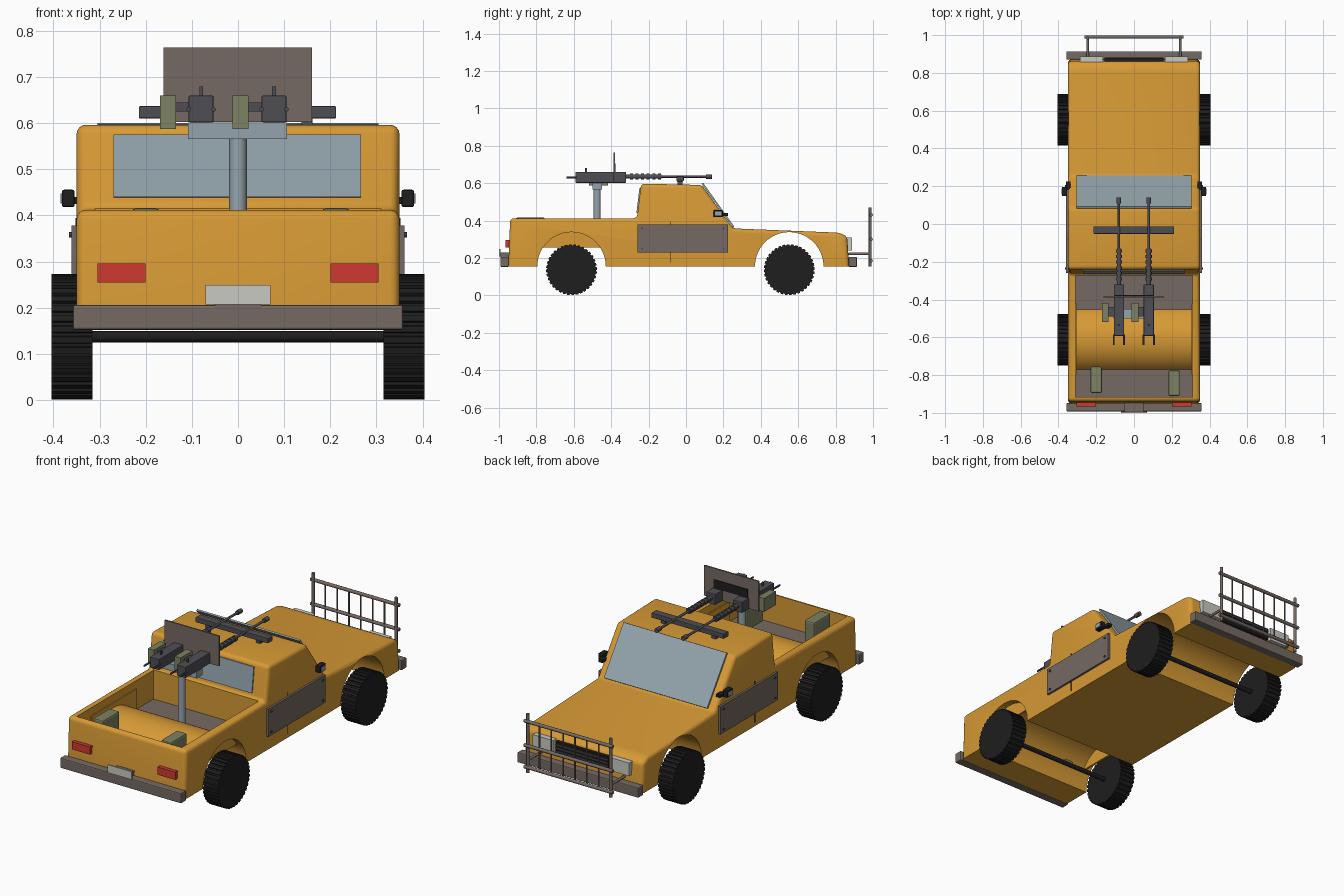
import bpy, bmesh, math
from mathutils import Vector, Matrix

if "Cube" in bpy.data.objects:
    bpy.data.objects.remove(bpy.data.objects["Cube"])


def mat(name, hexa):
    m = bpy.data.materials.new(name)
    c = [int(hexa[i:i + 2], 16) / 255 for i in (0, 2, 4)]
    m.diffuse_color = [((v + 0.055) / 1.055) ** 2.4 if v > 0.04 else v / 12.92 for v in c] + [1]
    m.use_nodes = True
    m.node_tree.nodes["Principled BSDF"].inputs["Base Color"].default_value = m.diffuse_color
    return m


ORANGE = mat("orange paint", "D79A35")
BROWN = mat("brown steel", "766A63")
GLASS = mat("blue grey glass", "94A4AC")
METAL = mat("gun metal", "4E4E54")
BLACK = mat("black rubber", "1E1E1E")
GREEN = mat("olive green", "7D8263")
RED = mat("red lamp", "CD3A30")
PALE = mat("pale lamp", "CACAC3")


def finish(name, bm, m, smooth=False):
    bmesh.ops.recalc_face_normals(bm, faces=bm.faces)
    me = bpy.data.meshes.new(name)
    bm.to_mesh(me)
    bm.free()
    ob = bpy.data.objects.new(name, me)
    bpy.context.collection.objects.link(ob)
    me.materials.append(m)
    if smooth:
        smooth_by_angle(ob)
    return ob


def smooth_by_angle(ob):
    bpy.ops.object.select_all(action='DESELECT')
    ob.select_set(True)
    bpy.context.view_layer.objects.active = ob
    bpy.ops.object.shade_smooth_by_angle(angle=math.radians(35))


def box(name, m, x, y, z, bevel=0):
    """Box from (min, max) ranges."""
    bm = bmesh.new()
    bmesh.ops.create_cube(bm, size=1)
    for v in bm.verts:
        v.co = [r[0] + (c + 0.5) * (r[1] - r[0]) for c, r in zip(v.co, (x, y, z))]
    if bevel:
        bmesh.ops.bevel(bm, geom=bm.edges[:], offset=bevel, segments=2, profile=0.5, affect='EDGES')
    return finish(name, bm, m)


def rod(name, m, a, b, r, sides=12):
    a, b = Vector(a), Vector(b)
    bm = bmesh.new()
    rot = (b - a).to_track_quat('Z', 'Y').to_matrix().to_4x4()
    bmesh.ops.create_cone(bm, cap_ends=True, segments=sides, radius1=r, radius2=r,
                          depth=(b - a).length, matrix=Matrix.Translation((a + b) / 2) @ rot)
    return finish(name, bm, m, True)


def extrude(name, m, pts, x0, x1, bevel_above=None):
    """Side profile of (y, z) points extruded along x."""
    bm = bmesh.new()
    f = bm.faces.new([bm.verts.new((x0, y, z)) for y, z in pts])
    new = bmesh.ops.extrude_face_region(bm, geom=[f])["geom"]
    bmesh.ops.translate(bm, vec=(x1 - x0, 0, 0), verts=[g for g in new if isinstance(g, bmesh.types.BMVert)])
    bmesh.ops.recalc_face_normals(bm, faces=bm.faces)
    if bevel_above:
        edges = [e for e in bm.edges if max(v.co.z for v in e.verts) > bevel_above]
        bmesh.ops.bevel(bm, geom=edges, offset=0.02, segments=4, profile=0.5, affect='EDGES')
    return finish(name, bm, m)


def cut(ob, cutter):
    cutter.hide_render = True
    mod = ob.modifiers.new("cut", 'BOOLEAN')
    mod.operation, mod.solver, mod.object = 'DIFFERENCE', 'EXACT', cutter
    bpy.context.view_layer.objects.active = ob
    bpy.ops.object.modifier_apply(modifier=mod.name)
    bpy.data.objects.remove(cutter)


REAR, FRONT, FLOOR, SILL = -0.612, 0.552, 0.255, 0.155


def arc(cy, r, zmin, n=28):
    a0 = math.asin((zmin - SILL) / r)
    return [(cy - r * math.cos(t), SILL + r * math.sin(t))
            for t in (a0 + (math.pi - 2 * a0) * i / n for i in range(n + 1))]


# Body: one side profile, then wheel tunnels and the open bed
body = extrude("body", ORANGE, [
    (-0.95, SILL), (-0.94, 0.412), (-0.262, 0.412), (-0.24, 0.597), (0.085, 0.59),
    (0.25, 0.358), (0.82, 0.335), (0.862, 0.315), (0.872, SILL)], -0.35, 0.35, 0.3)
for cy in (REAR, FRONT):
    cut(body, extrude("arch_cutter", ORANGE, arc(cy, 0.183, SILL - 0.0) + [(cy + 0.183, 0.1), (cy - 0.183, 0.1)],
                      -0.5, 0.5))
cut(body, extrude("bed_cutter", ORANGE, [(-0.918, FLOOR)] + arc(REAR, 0.19, FLOOR)
                  + [(-0.272, FLOOR), (-0.272, 0.5), (-0.918, 0.5)], -0.31, 0.31))
smooth_by_angle(body)

# Bed lining
box("bed_floor_front", BROWN, (-0.309, 0.309), (-0.455, -0.273), (FLOOR, FLOOR + 0.004))
box("bed_floor_rear", BROWN, (-0.309, 0.309), (-0.917, -0.77), (FLOOR, FLOOR + 0.004))
for s in (-1, 1):
    box("bed_inner_wall", ORANGE, sorted((s * 0.304, s * 0.314)), (-0.80, -0.42), (FLOOR, 0.37))

# Windows
box("rear_window", GLASS, (-0.27, 0.267), (-0.004, 0.004), (-0.068, 0.068)).matrix_world = (
    Matrix.Translation((0, -0.253, 0.507)) @ Matrix.Rotation(-0.118, 4, 'X'))
extrude("windshield", GLASS, [(0.083, 0.597), (0.25, 0.362), (0.258, 0.368), (0.092, 0.601)], -0.305, 0.305)

# Wheels with notched tread
TEETH = 36
for cy in (REAR, FRONT):
    for s in (-1, 1):
        pts = []
        for i in range(TEETH):
            for k, r in ((0, 0.136), (0.55, 0.136), (0.62, 0.130), (0.93, 0.130)):
                t = 2 * math.pi * (i + k) / TEETH
                pts.append((cy + r * math.cos(t), 0.137 + r * math.sin(t)))
        extrude("wheel", BLACK, pts, s * 0.315, s * 0.404)
    rod("axle", BLACK, (-0.32, cy, 0.137), (0.32, cy, 0.137), 0.012)

# Bumpers, plate, lamps and grille
box("rear_bumper", BROWN, (-0.358, 0.358), (-0.992, -0.948), (0.152, 0.206), 0.005)
box("front_bumper", BROWN, (-0.358, 0.358), (0.87, 0.914), (0.152, 0.206), 0.005)
box("rear_plate", PALE, (-0.07, 0.07), (-1.0, -0.992), (0.207, 0.249))
box("plate_mount", BROWN, (-0.05, 0.05), (-0.992, -0.945), (0.2, 0.23))
box("grille", BLACK, (-0.155, 0.155), (0.855, 0.878), (0.24, 0.305))
for i in range(3):
    box("grille_slat", METAL, (-0.155, 0.155), (0.87, 0.882), (0.251 + i * 0.018, 0.257 + i * 0.018))
for s in (-1, 1):
    box("tail_light", RED, sorted((s * 0.2, s * 0.305)), (-0.965, -0.94), (0.255, 0.296))
    box("headlight", PALE, sorted((s * 0.165, s * 0.285)), (0.855, 0.887), (0.24, 0.31))

    # Door armour with bolts, door seam and mirror
    box("door_armour", BROWN, sorted((s * 0.347, s * 0.361)), (-0.26, 0.225), (0.23, 0.378))
    for y in (-0.235, 0.2):
        for z in (0.25, 0.358):
            rod("armour_bolt", METAL, (s * 0.355, y, z), (s * 0.366, y, z), 0.006, 8)
    box("door_seam", BLACK, sorted((s * 0.348, s * 0.352)), (-0.083, -0.079), (0.175, 0.395))
    box("mirror", BLACK, sorted((s * 0.354, s * 0.382)), (0.147, 0.197), (0.418, 0.456), 0.005)
    box("mirror_arm", BLACK, sorted((s * 0.335, s * 0.36)), (0.18, 0.225), (0.425, 0.44))
    box("mirror_glass", GLASS, sorted((s * 0.38, s * 0.385)), (0.155, 0.189), (0.426, 0.448))

    # Brush guard posts and struts
    rod("guard_post", BROWN, (s * 0.245, 0.985, 0.155), (s * 0.245, 0.985, 0.47), 0.008)
    rod("guard_strut", BROWN, (s * 0.245, 0.87, 0.222), (s * 0.245, 0.985, 0.222), 0.007)
for z in (0.185, 0.30, 0.43):
    rod("guard_rail", BROWN, (-0.262, 0.99, z), (0.262, 0.99, z), 0.009)
for i in range(6):
    x = -0.175 + 0.07 * i
    rod("guard_bar", BROWN, (x, 0.987, 0.185), (x, 0.987, 0.43), 0.004, 8)

# Roof light bar
box("light_bar", METAL, (-0.215, 0.213), (-0.052, -0.012), (0.61, 0.637), 0.003)
for x in (-0.15, 0.15):
    box("light_bar_foot", METAL, (x - 0.012, x + 0.012), (-0.045, -0.02), (0.585, 0.612))

# Cans standing in the bed
box("can_left", GREEN, (-0.23, -0.17), (-0.895, -0.755), (FLOOR, 0.416), 0.008)
box("can_right", GREEN, (0.182, 0.242), (-0.91, -0.775), (FLOOR, 0.416), 0.008)

# Gun mount
rod("mount_post", GLASS, (0, -0.475, FLOOR), (0, -0.475, 0.57), 0.019, 24)
box("mount_cradle", GLASS, (-0.108, 0.106), (-0.50, -0.45), (0.566, 0.602))

# Twin guns
for gx in (-0.08, 0.078):
    box("gun_receiver", METAL, (gx - 0.027, gx + 0.027), (-0.592, -0.32), (0.602, 0.66), 0.003)
    rod("barrel_jacket", METAL, (gx, -0.325, 0.635), (gx, -0.13, 0.635), 0.011)
    for i in range(6):
        y = -0.30 + i * 0.03
        rod("jacket_ring", METAL, (gx, y, 0.635), (gx, y + 0.016, 0.635), 0.016)
    rod("barrel", METAL, (gx, -0.14, 0.635), (gx, 0.12, 0.635), 0.0065)
    rod("muzzle", METAL, (gx, 0.108, 0.635), (gx, 0.14, 0.635), 0.012)
    box("gun_sight", METAL, (gx - 0.004, gx + 0.004), (-0.54, -0.53), (0.655, 0.68))
    for s in (-1, 1):
        rod("gun_grip", METAL, (gx + s * 0.027, -0.64, 0.63), (gx + s * 0.027, -0.585, 0.63), 0.005, 8)
for x in (-0.169, -0.012):
    box("ammo_box", GREEN, (x, x + 0.035), (-0.518, -0.418), (0.588, 0.66))
    box("ammo_feed", METAL, (x + 0.03, x + 0.07), (-0.49, -0.44), (0.625, 0.645))

# Gun shield with a dark panel on the forward side
box("gun_shield", BROWN, (-0.162, 0.16), (-0.388, -0.38), (0.603, 0.764))
box("shield_panel", BLACK, (-0.1, 0.1), (-0.381, -0.376), (0.66, 0.705))
